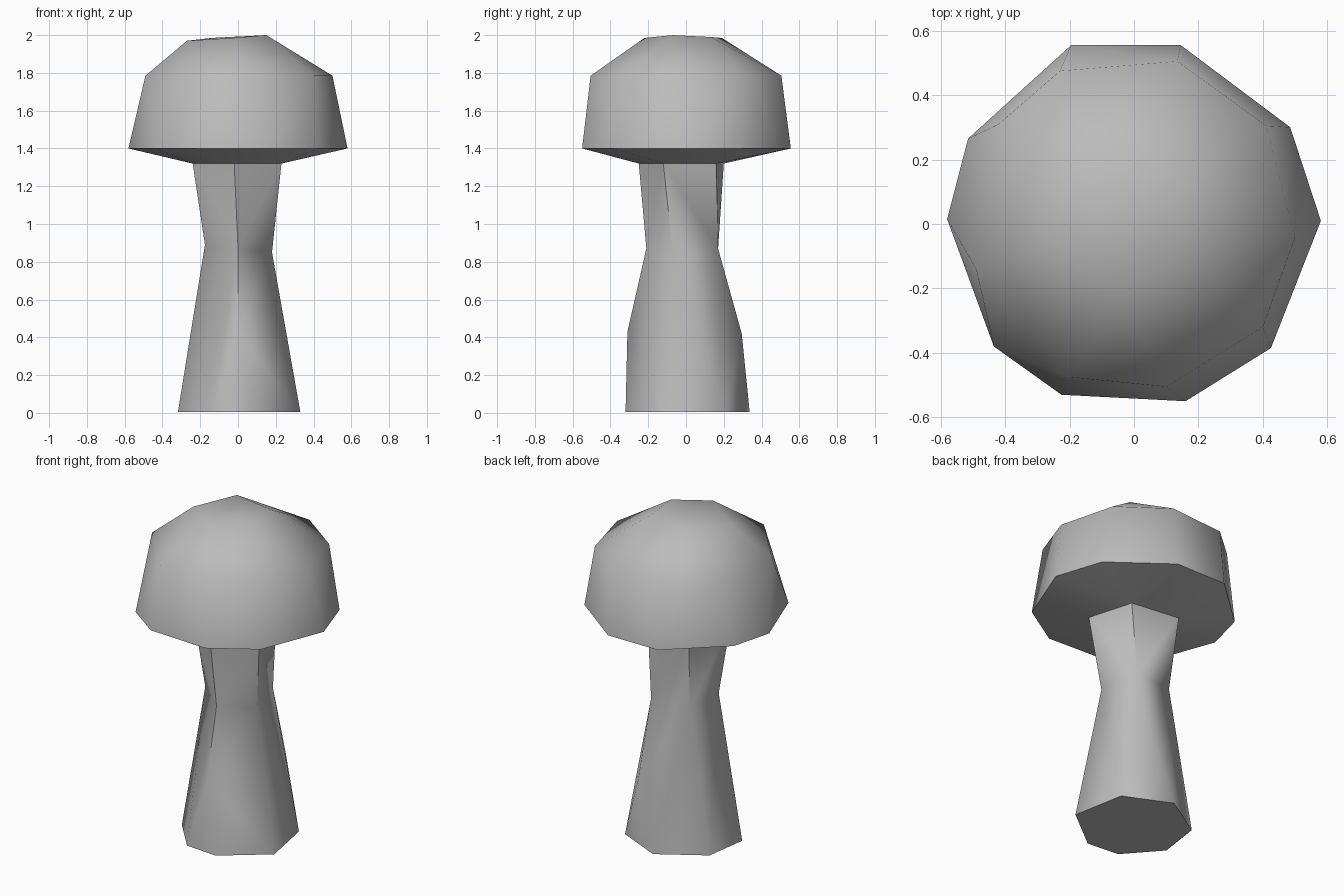
import bpy, bmesh, math

if "Cube" in bpy.data.objects:
    bpy.data.objects.remove(bpy.data.objects["Cube"])

grey = bpy.data.materials.new("plain_grey")
grey.diffuse_color = (0.5, 0.5, 0.5, 1)
grey.use_nodes = True
grey.node_tree.nodes["Principled BSDF"].inputs["Base Color"].default_value = grey.diffuse_color


def build(name, sections, shared=()):
    """Convex skin over each group of rings; faces lying inside a shared ring are removed."""
    bm = bmesh.new()
    rings = {}

    def verts(ring):
        key = id(ring)
        if key not in rings:
            rings[key] = [bm.verts.new(p) for p in ring]
        return rings[key]

    for group in sections:
        pts = [v for ring in group for v in verts(ring)]
        bmesh.ops.convex_hull(bm, input=pts, use_existing_faces=False)
    for ring in shared:
        inner = set(verts(ring))
        faces = [f for f in bm.faces if all(v in inner for v in f.verts)]
        bmesh.ops.delete(bm, geom=faces, context='FACES_ONLY')
    bmesh.ops.recalc_face_normals(bm, faces=bm.faces[:])
    mesh = bpy.data.meshes.new(name)
    bm.to_mesh(mesh)
    bm.free()
    mesh.materials.append(grey)
    obj = bpy.data.objects.new(name, mesh)
    bpy.context.collection.objects.link(obj)
    bpy.ops.object.select_all(action='DESELECT')
    obj.select_set(True)
    bpy.context.view_layer.objects.active = obj
    bpy.ops.object.shade_smooth_by_angle(angle=math.radians(60))
    return obj


def ring(z, pts):
    return [(x, y, z) for x, y in pts]


# Stem: seven-sided foot, two bulges, five-sided waist and neck
foot = ring(0.005, [(.33, -.117), (.27, .21), (-.01, .337), (-.28, .17),
                    (-.318, -.095), (-.137, -.302), (.07, -.32)])
bulge = [(.12, .295, .42), (0, -.31, .43)]
waist = [(.18, -.07, .85), (.12, .17, .87), (-.13, .15, .87),
         (-.175, -.07, .89), (0, -.21, .87)]
neck = ring(1.32, [(.23, -.12), (.15, .16), (-.16, .2), (-.24, -.09), (-.02, -.25)])
build("mushroom_stem", [(foot, bulge, waist), (waist, neck)], [waist, neck])

# Cap: rim, shoulder and crown, with the underside sloping in to the neck
rim = ring(1.4, [(.58, .01), (.485, .30), (.145, .555), (-.195, .555), (-.515, .265),
                 (-.58, .015), (-.435, -.38), (-.225, -.53), (.16, -.55), (.425, -.385)])
shoulder = ring(1.785, [(.5, -.04), (.41, .305), (.135, .505), (-.23, .475), (-.42, .31),
                        (-.49, -.14), (-.2, -.475), (.1, -.505), (.4, -.32)])
crown = [(.15, -.07, 2.0), (.14, .13, 1.99), (-.14, .19, 1.985),
         (-.27, -.05, 1.97), (-.03, -.22, 1.985)]
build("mushroom_cap", [(neck, rim, shoulder, crown)], [neck])
